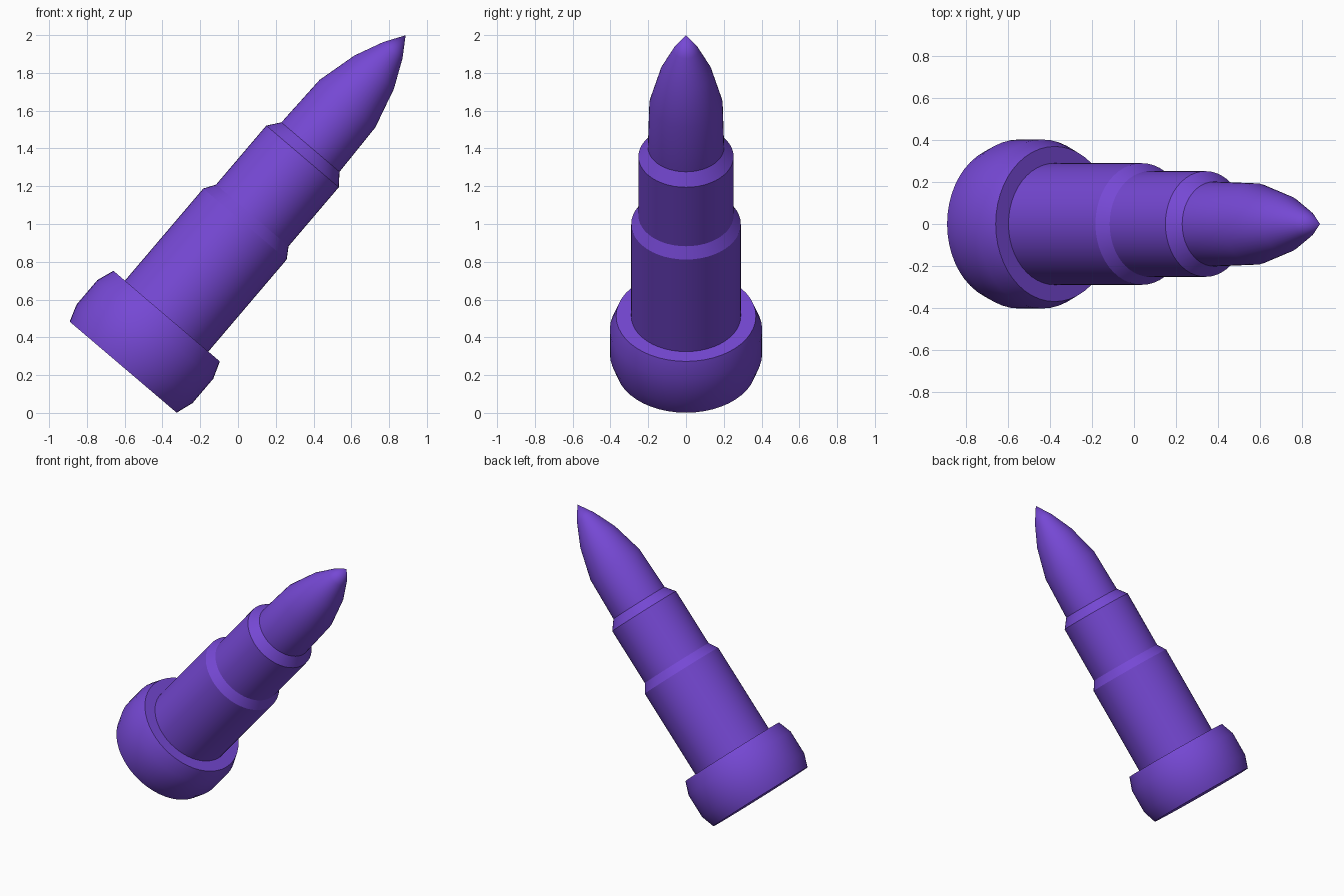
import bpy, math
from mathutils import Matrix, Vector

if "Cube" in bpy.data.objects:
    bpy.data.objects.remove(bpy.data.objects["Cube"])

SEGMENTS = 48
TILT = math.radians(40.4)
# tilts the lathe axis toward +x and stands the base edge on z = 0
PLACE = Matrix.Translation((-0.608, 0, 0.242)) @ Matrix.Rotation(TILT, 4, 'Y')

purple = bpy.data.materials.new("purple")
purple.diffuse_color = (0.18, 0.065, 0.66, 1)
purple.use_nodes = True
purple.node_tree.nodes["Principled BSDF"].inputs["Base Color"].default_value = purple.diffuse_color


def lathe(name, profile):
    """Revolve (radius, height) points about the tilted axis; radius 0 closes an end."""
    verts, faces, rings = [], [], []
    for r, h in profile:
        start, count = len(verts), (SEGMENTS if r > 0 else 1)
        for i in range(count):
            a = 2 * math.pi * i / SEGMENTS
            verts.append(PLACE @ Vector((r * math.cos(a), r * math.sin(a), h)))
        rings.append([start + i % count for i in range(SEGMENTS)])
    for low, high in zip(rings, rings[1:]):
        for i in range(SEGMENTS):
            j = (i + 1) % SEGMENTS
            quad = [low[i], low[j], high[j], high[i]]
            faces.append(list(dict.fromkeys(quad)))
    mesh = bpy.data.meshes.new(name)
    mesh.from_pydata(verts, [], faces)
    mesh.materials.append(purple)
    obj = bpy.data.objects.new(name, mesh)
    bpy.context.collection.objects.link(obj)
    bpy.ops.object.select_all(action='DESELECT')
    obj.select_set(True)
    bpy.context.view_layer.objects.active = obj
    bpy.ops.object.shade_smooth_by_angle(angle=math.radians(30))


# wide rim at the base
lathe("base_rim", [(0, 0), (0.372, 0), (0.403, 0.093), (0.403, 0.263),
                   (0.37, 0.355), (0, 0.355)])
# stepped cylindrical casing
lathe("casing", [(0, 0.3), (0.29, 0.3), (0.29, 0.995), (0.252, 1.055),
                 (0.252, 1.465), (0.202, 1.53), (0, 1.53)])
# pointed nose
lathe("nose", [(0, 1.45), (0.202, 1.45), (0.202, 1.53), (0.194, 1.832),
               (0.137, 2.05), (0.067, 2.203), (0, 2.307)])
